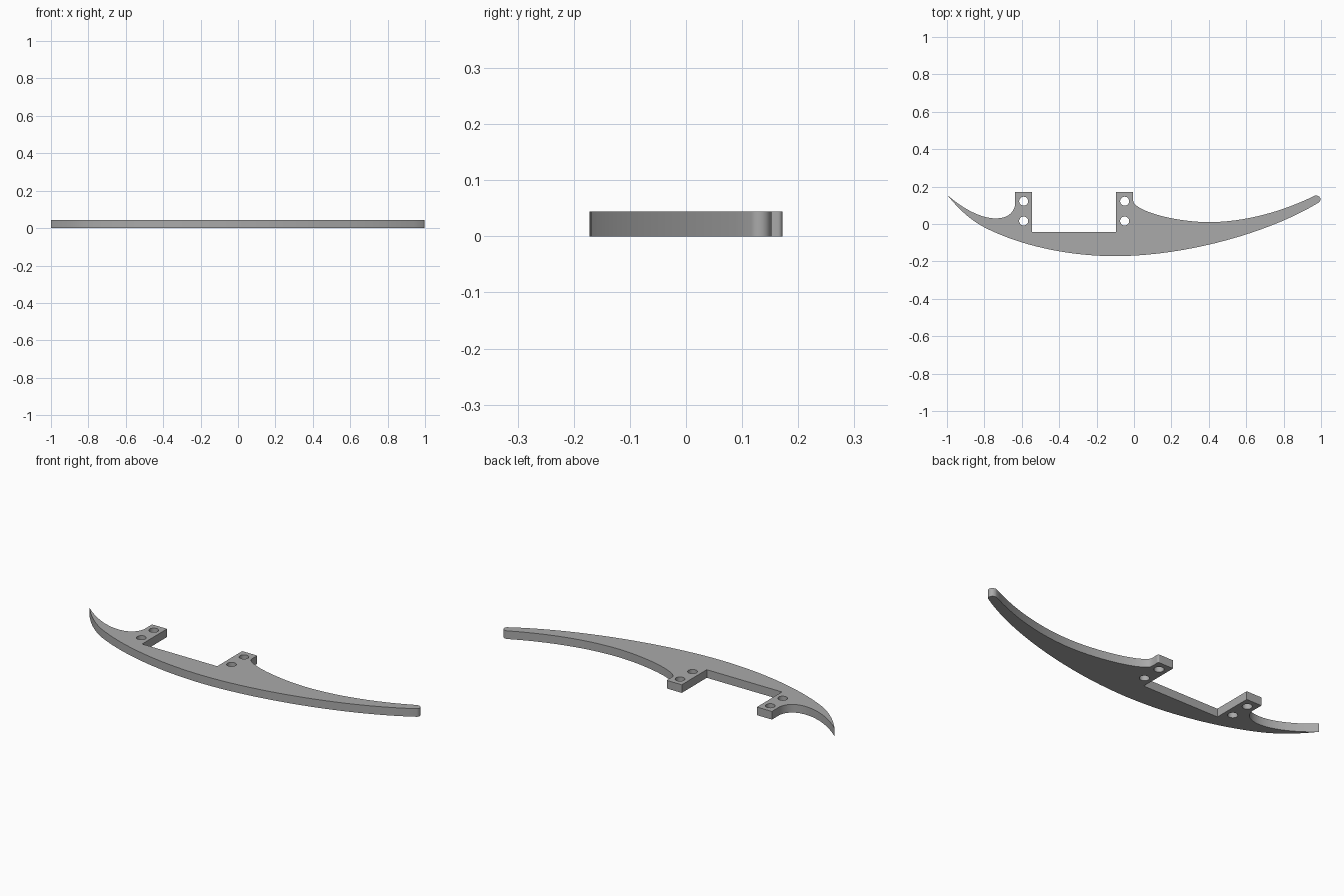
import bpy, bmesh, math
from mathutils import Vector
from mathutils.geometry import interpolate_bezier

if "Cube" in bpy.data.objects:
    bpy.data.objects.remove(bpy.data.objects["Cube"], do_unlink=True)

THICK = 0.044
HOLE_R = 0.024

grey = bpy.data.materials.new("plain grey")
grey.use_nodes = True
colour = (0.4, 0.4, 0.4, 1)
grey.diffuse_color = colour
grey.node_tree.nodes["Principled BSDF"].inputs["Base Color"].default_value = colour

# Outline: two-number entries are corners, six-number entries are bezier arcs
start = (-1.0, 0.157)
steps = [
    # convex lower edge, tip to tip
    (-0.93, 0.07, -0.87, 0.02, -0.80, -0.018),
    (-0.60, -0.12, -0.34, -0.172, -0.10, -0.172),
    (0.25, -0.172, 0.70, -0.06, 0.99, 0.116),
    # rounded right tip
    (1.005, 0.13, 0.995, 0.155, 0.968, 0.152),
    # concave upper edge up to the right lug
    (0.78, 0.06, 0.58, 0.01, 0.40, 0.01),
    (0.24, 0.01, 0.03, 0.06, -0.002, 0.115),
    (-0.007, 0.13, -0.004, 0.15, -0.004, 0.163),
    (-0.004, 0.169, -0.008, 0.172, -0.013, 0.172),
    # square notch between the two lugs
    (-0.095, 0.172), (-0.095, -0.042), (-0.545, -0.042), (-0.545, 0.172),
    # left lug and hooked end
    (-0.635, 0.172), (-0.635, 0.105),
    (-0.645, 0.055, -0.68, 0.03, -0.74, 0.03),
    (-0.82, 0.03, -0.92, 0.085, -1.0, 0.157),
]
outline = [Vector(start)]
for s in steps:
    if len(s) == 2:
        outline.append(Vector(s))
    else:
        arc = interpolate_bezier(outline[-1], Vector(s[:2]), Vector(s[2:4]), Vector(s[4:]), 20)
        outline += [p.to_2d() for p in arc[1:]]
outline.pop()


def add_loop(curve, points):
    spline = curve.splines.new("POLY")
    spline.points.add(len(points) - 1)
    for target, p in zip(spline.points, points):
        target.co = (p[0], p[1], 0, 1)
    spline.use_cyclic_u = True


curve = bpy.data.curves.new("curved_plate", "CURVE")
curve.dimensions = "2D"
curve.fill_mode = "BOTH"
curve.extrude = THICK / 2
add_loop(curve, outline)

# Two bolt holes through each lug
for x in (-0.59, -0.05):
    for y in (0.122, 0.016):
        add_loop(curve, [(x + HOLE_R * math.cos(a), y + HOLE_R * math.sin(a))
                         for a in (i * math.tau / 32 for i in range(32))])

plate = bpy.data.objects.new("curved_plate", curve)
bpy.context.collection.objects.link(plate)
bpy.ops.object.select_all(action="DESELECT")
plate.select_set(True)
bpy.context.view_layer.objects.active = plate
bpy.ops.object.convert(target="MESH")
plate = bpy.context.object

# Weld caps to walls and rest the plate on the ground
bm = bmesh.new()
bm.from_mesh(plate.data)
bmesh.ops.remove_doubles(bm, verts=bm.verts, dist=0.0002)
bmesh.ops.translate(bm, verts=bm.verts, vec=(0, 0, THICK / 2))
bmesh.ops.recalc_face_normals(bm, faces=bm.faces)
bm.to_mesh(plate.data)
bm.free()
plate.data.materials.clear()
plate.data.materials.append(grey)
bpy.ops.object.shade_smooth_by_angle(angle=math.radians(30))
